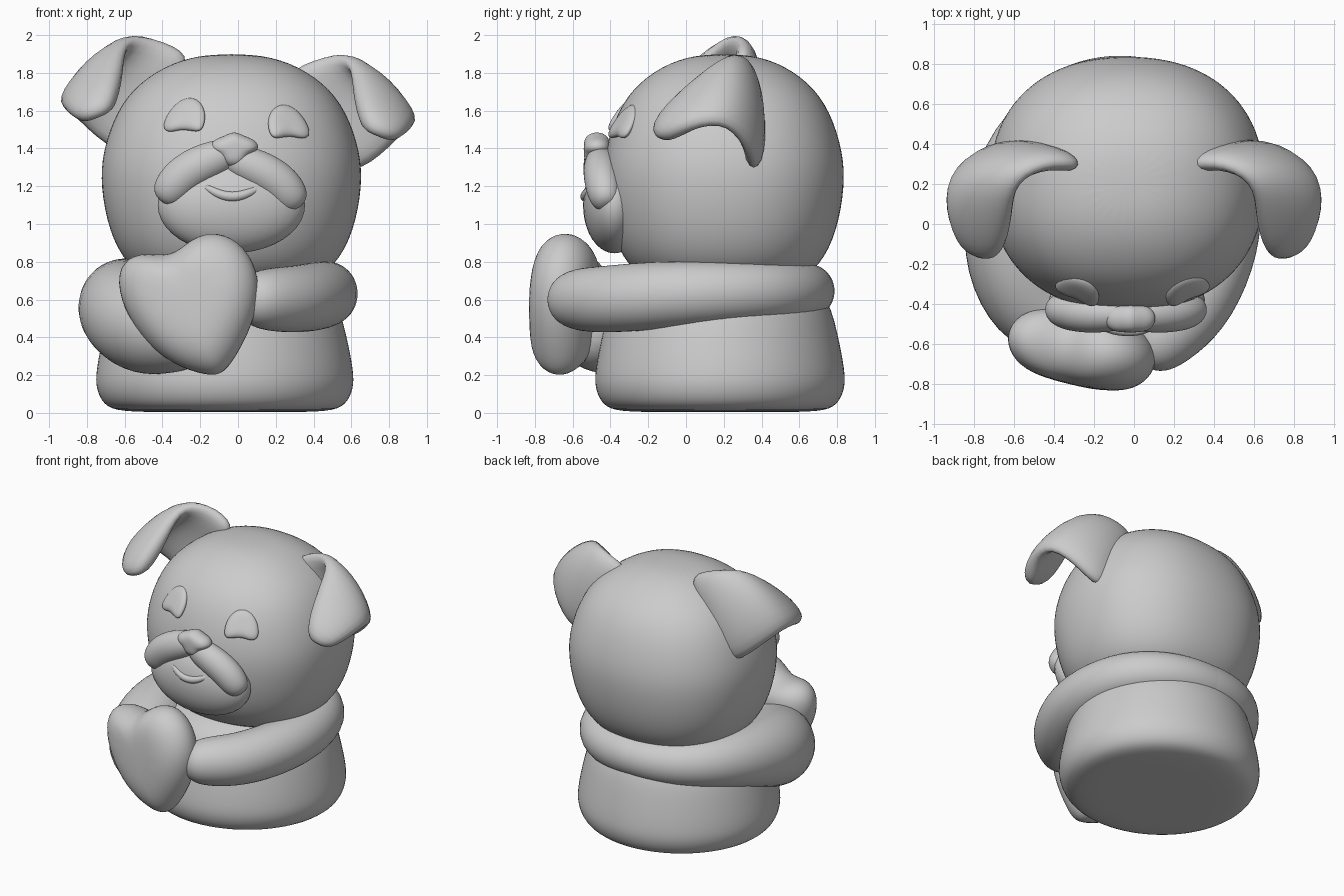
import bpy, bmesh, math
from mathutils import Vector

if "Cube" in bpy.data.objects:
    bpy.data.objects.remove(bpy.data.objects["Cube"])


def finish(name, bm, loc=(0, 0, 0), rot=(0, 0, 0), levels=2):
    bmesh.ops.recalc_face_normals(bm, faces=bm.faces)
    me = bpy.data.meshes.new(name)
    bm.to_mesh(me)
    bm.free()
    for p in me.polygons:
        p.use_smooth = True
    ob = bpy.data.objects.new(name, me)
    ob.location, ob.rotation_euler = loc, rot
    bpy.context.collection.objects.link(ob)
    if levels:
        ob.modifiers.new("smooth", 'SUBSURF').levels = levels
        ob.modifiers["smooth"].render_levels = levels
    return ob


def loft(rings):
    """Join equal-length closed rings and cap both ends."""
    bm = bmesh.new()
    vs = [[bm.verts.new(p) for p in ring] for ring in rings]
    n = len(vs[0])
    for a, b in zip(vs, vs[1:]):
        for i in range(n):
            j = (i + 1) % n
            bm.faces.new((a[i], a[j], b[j], b[i]))
    bm.faces.new(vs[0])
    bm.faces.new(vs[-1])
    return bm


def lathe(name, profile, loc, ys, e=2.0, n=24):
    """Turned shape; e above 2 makes the cross-section slightly squarer."""
    def f(v):
        return math.copysign(abs(v) ** (2 / e), v)
    angles = [2 * math.pi * i / n for i in range(n)]
    rings = [[(r * f(math.cos(a)), ys * r * f(math.sin(a)), z) for a in angles]
             for r, z in profile]
    return finish(name, loft(rings), loc)


def tube(name, pts, radii, flat=1.0, up=(0, 0, 1), n=12):
    """Round-ended tube; flat scales the thickness along the up axis."""
    pts = [Vector(p) for p in pts]
    t0, t1 = (pts[0] - pts[1]).normalized(), (pts[-1] - pts[-2]).normalized()
    path = ([(pts[0] + t0 * radii[0] * a, radii[0] * s) for a, s in ((.95, .35), (.65, .78))]
            + list(zip(pts, radii))
            + [(pts[-1] + t1 * radii[-1] * a, radii[-1] * s) for a, s in ((.65, .78), (.95, .35))])
    rings = []
    for k, (p, r) in enumerate(path):
        t = (path[min(k + 1, len(path) - 1)][0] - path[max(k - 1, 0)][0]).normalized()
        side = t.cross(Vector(up)).normalized()
        top = side.cross(t)
        rings.append([p + side * r * math.cos(a) + top * r * flat * math.sin(a)
                      for a in (2 * math.pi * i / n for i in range(n))])
    return finish(name, loft(rings), levels=2)


def pillow(name, outline, depth, loc, rot=(0, 0, 0)):
    """Puffed-up flat outline facing -y."""
    steps = [(.4, -1), (.78, -.82), (1, -.3), (1, .3), (.78, .82), (.4, 1)]
    return finish(name, loft([[(x * s, d * depth, z * s) for x, z in outline]
                              for s, d in steps]), loc, rot)


def ellipsoid(name, loc, radii):
    bm = bmesh.new()
    bmesh.ops.create_uvsphere(bm, u_segments=32, v_segments=20, radius=1)
    bmesh.ops.scale(bm, vec=radii, verts=bm.verts)
    return finish(name, bm, loc, levels=0)


# body and head
lathe("body", [(.3, .005), (.56, .005), (.65, .04), (.69, .13), (.69, .22), (.65, .42),
               (.58, .68), (.3, .78)], (-.07, .18, 0), .97)
lathe("head", [(.2, .65), (.41, .68), (.56, .78), (.655, .96), (.7, 1.2), (.69, 1.38), (.615, 1.6),
               (.495, 1.75), (.31, 1.86), (.12, 1.9)], (-.035, .2, 0), .925, 2.25)

# arms wrapping round from the back
tube("right_arm", [(-.25, .63, .645), (-.05, .66, .645), (.22, .61, .645), (.43, .42, .645),
                   (.49, .1, .635), (.43, -.18, .62), (.31, -.43, .6), (.15, -.57, .6)],
     [.14, .15, .155, .16, .175, .19, .185, .175])
tube("left_arm", [(.1, .63, .645), (-.09, .66, .645), (-.36, .61, .645), (-.56, .42, .65),
                  (-.63, .1, .6), (-.6, -.17, .535), (-.49, -.38, .46), (-.34, -.46, .445)],
     [.14, .15, .155, .18, .23, .275, .28, .25])

# heart held in front, turned a little to its left
heart = [(.1, -.41), (-.1, -.35), (-.27, -.2), (-.385, .0), (-.395, .18), (-.28, .26), (-.1, .22),
         (0, .33), (.14, .37), (.29, .29), (.375, .11), (.35, -.09), (.26, -.28), (.18, -.4)]
pillow("heart", [(x * 1.01, z) for x, z in heart], .18, (-.25, -.63, .6), (-.06, 0, -.2))

# muzzle
ellipsoid("chin", (-.035, -.38, 1.1), (.39, .165, .255))
for name, s, dz in (("left_whisker_pad", -1, .03), ("right_whisker_pad", 1, 0)):
    tube(name, [(-.04 + s * x, y, z + dz) for x, y, z in
                ((.06, -.45, 1.325), (.17, -.45, 1.28), (.26, -.44, 1.22), (.31, -.43, 1.16))],
         [.09, .1, .1, .095], flat=1.1, up=(s, 0, 1))
tube("mouth", [(-.16, -.51, 1.19), (-.1, -.53, 1.155), (-.03, -.535, 1.14), (.04, -.53, 1.155),
               (.09, -.51, 1.18)], [.022, .028, .03, .028, .022], n=8)
nose = [(-.14, .0), (-.115, .05), (-.055, .07), (0, .1), (.055, .07), (.115, .05), (.14, 0),
        (.075, -.03), (.05, -.1), (-.05, -.1), (-.075, -.03)]
pillow("nose", nose, .07, (-.02, -.472, 1.395))

# eyes
eye = [(-.12, -.03), (-.095, .06), (-.02, .125), (.06, .1), (.11, .02), (.125, -.08),
       (.07, -.1), (.02, -.08), (-.04, -.085), (-.11, -.1)]
for name, s, x, z in (("left_eye", -1, -.275, 1.57), ("right_eye", 1, .26, 1.535)):
    pillow(name, [(s * a, b) for a, b in eye], .03, (x, -.325, z), (-.55, 0, s * .42))

# folded ears: back panel, fold, front flap
ear = [[(.2, .27, 1.78), (.42, .36, 1.55), (.56, .36, 1.22)],
       [(.38, .32, 1.88), (.62, .38, 1.66), (.76, .36, 1.34)],
       [(.6, .22, 1.92), (.8, .25, 1.77), (.94, .23, 1.54)],
       [(.6, .03, 1.72), (.76, .04, 1.68), (.935, .02, 1.51)],
       [(.65, -.15, 1.5), (.74, -.19, 1.47), (.84, -.13, 1.43)]]
for name, s, dz in (("left_ear", -1, .1), ("right_ear", 1, 0)):
    bm = bmesh.new()
    g = [[bm.verts.new((s * x, y, z + dz)) for x, y, z in row] for row in ear]
    for a, b in zip(g, g[1:]):
        for i in range(2):
            bm.faces.new((a[i], a[i + 1], b[i + 1], b[i]))
    ob = finish(name, bm, levels=0)
    so = ob.modifiers.new("thickness", 'SOLIDIFY')
    so.thickness, so.offset = .13, 0
    sub = ob.modifiers.new("smooth", 'SUBSURF')
    sub.levels = sub.render_levels = 2
